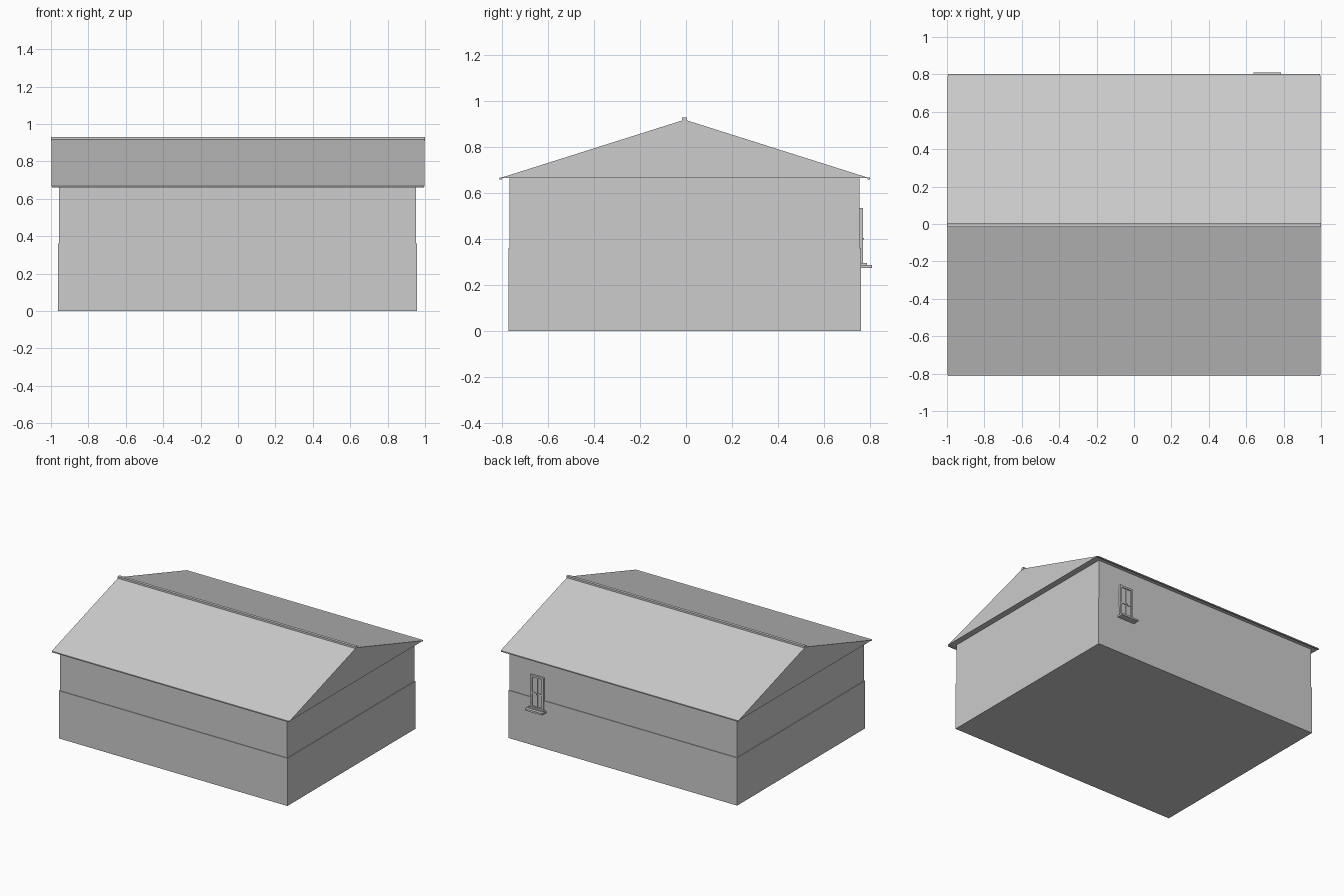
import bpy
import bmesh

# Remove the default cube
cube = bpy.data.objects.get("Cube")
if cube:
    bpy.data.objects.remove(cube, do_unlink=True)

# Single plain grey
GREY = (0.604, 0.604, 0.604, 1.0)
grey = bpy.data.materials.new("plain_grey")
grey.use_nodes = True
grey.diffuse_color = GREY
grey.node_tree.nodes["Principled BSDF"].inputs["Base Color"].default_value = GREY

SHIFT_Y = -0.006   # the house sits slightly forward to balance the window sill
SHIFT_X = -0.003


def prism(name, profile, x0, x1):
    """Extrude a (y, z) profile along x."""
    bm = bmesh.new()
    face = bm.faces.new([bm.verts.new((x0, y, z)) for y, z in profile])
    moved = bmesh.ops.extrude_face_region(bm, geom=[face])["geom"]
    verts = [v for v in moved if isinstance(v, bmesh.types.BMVert)]
    bmesh.ops.translate(bm, vec=(x1 - x0, 0, 0), verts=verts)
    bmesh.ops.recalc_face_normals(bm, faces=bm.faces)
    mesh = bpy.data.meshes.new(name)
    bm.to_mesh(mesh)
    bm.free()
    mesh.materials.append(grey)
    obj = bpy.data.objects.new(name, mesh)
    bpy.context.collection.objects.link(obj)
    return obj


def box(name, x, y, z):
    """Box from (min, max) ranges."""
    return prism(name, [(y[0], z[0]), (y[1], z[0]), (y[1], z[1]), (y[0], z[1])], *x)


def block(name, half_x, half_y, z):
    """Box centred on the house."""
    return box(name, (SHIFT_X - half_x, SHIFT_X + half_x),
               (SHIFT_Y - half_y, SHIFT_Y + half_y), z)


# Walls: lower storey slightly thicker than the upper one
block("lower_wall", 0.96, 0.768, (0, 0.362))
block("upper_wall", 0.955, 0.763, (0.362, 0.667))

# Solid gabled roof
prism("roof", [(SHIFT_Y - 0.80, 0.667), (SHIFT_Y + 0.80, 0.667), (SHIFT_Y, 0.92)],
      -0.998, 0.998)

# Eave strips along front and back
for side, name in ((-1, "front_eave"), (1, "back_eave")):
    ys = sorted((SHIFT_Y + side * 0.796, SHIFT_Y + side * 0.807))
    box(name, (-0.994, 0.994), ys, (0.66, 0.668))

# Ridge cap
box("ridge_cap", (-1, 1), (SHIFT_Y - 0.011, SHIFT_Y + 0.011), (0.912, 0.93))

# Window on the back wall, near the left end
L, R, BOTTOM, TOP = 0.658, 0.768, 0.287, 0.536
BAR = 0.014
MID = (L + R) / 2
FRAME_Y = (0.75, 0.772)
SASH_Y = (0.75, 0.768)
box("window_pane", (L, R), (0.75, 0.7635), (BOTTOM, TOP))
box("window_left_jamb", (R - BAR, R), FRAME_Y, (BOTTOM, TOP))
box("window_right_jamb", (L, L + BAR), FRAME_Y, (BOTTOM, TOP))
box("window_head", (L + BAR, R - BAR), FRAME_Y, (TOP - BAR, TOP))
box("window_base", (L + BAR, R - BAR), FRAME_Y, (BOTTOM, BOTTOM + BAR))
box("window_mullion", (MID - 0.005, MID + 0.005), SASH_Y, (BOTTOM + BAR, TOP - BAR))
box("window_transom", (L + BAR, R - BAR), SASH_Y, (0.396, 0.406))
box("window_handle", (MID - 0.003, MID + 0.003), (0.76, 0.776), (0.398, 0.404))
box("sill_step", (L - 0.008, R + 0.008), (0.75, 0.788), (0.286, 0.295))
box("window_sill", (0.64, 0.786), (0.75, 0.811), (0.274, 0.287))
